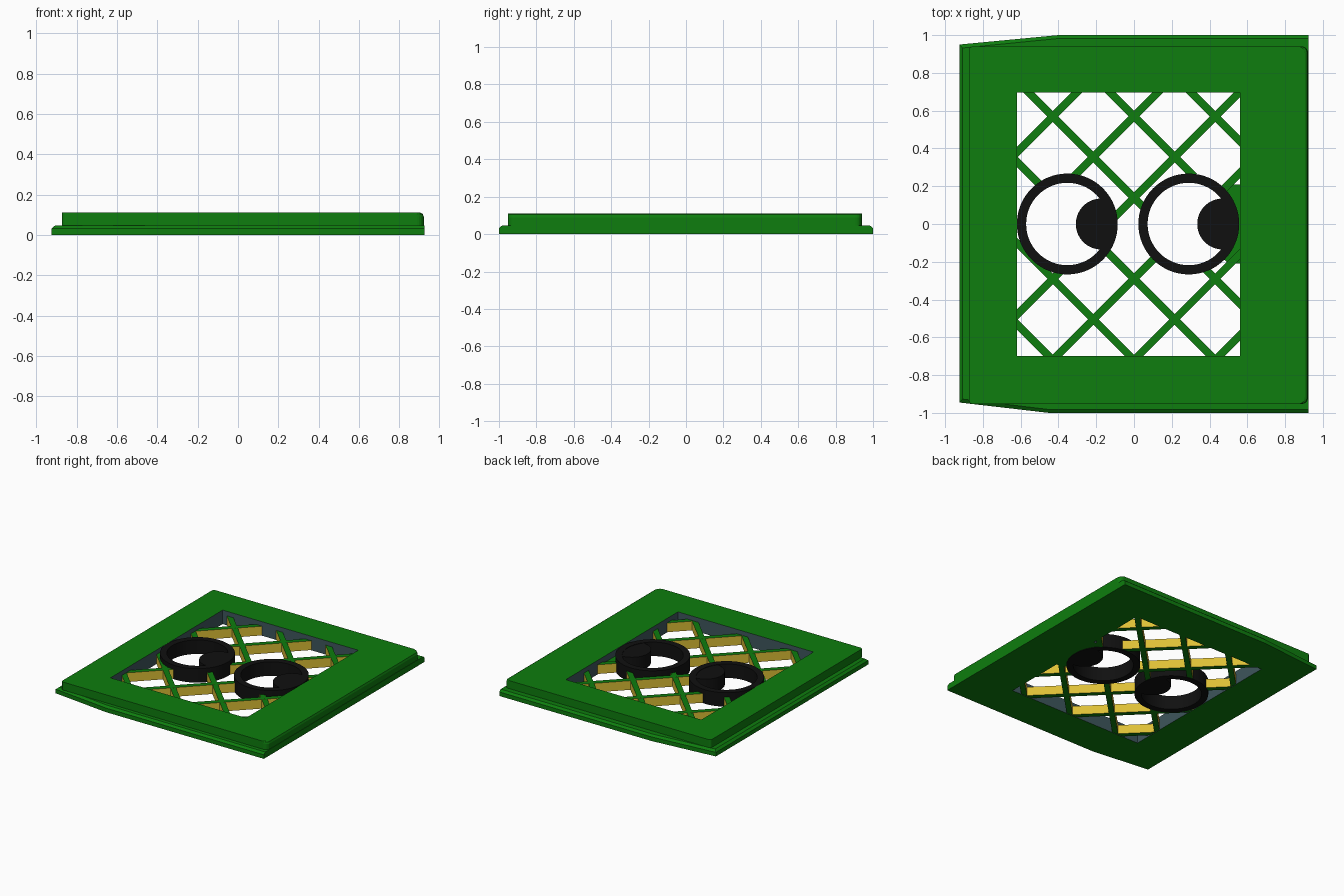
import bpy, bmesh, math
from mathutils import Vector

if "Cube" in bpy.data.objects:
    bpy.data.objects.remove(bpy.data.objects["Cube"])


def srgb(r, g, b):
    f = lambda c: c / 12.92 if c <= 0.04045 else ((c + 0.055) / 1.055) ** 2.4
    return (f(r / 255), f(g / 255), f(b / 255), 1)


def material(name, rgb):
    m = bpy.data.materials.new(name)
    m.diffuse_color = srgb(*rgb)
    m.use_nodes = True
    m.node_tree.nodes["Principled BSDF"].inputs["Base Color"].default_value = m.diffuse_color
    return m


GREEN = material("green", (14, 125, 14))
BLACK = material("black", (16, 16, 16))
YELLOW = material("yellow", (222, 192, 54))
SLATE = material("slate", (62, 86, 92))


def finish(name, bm, mats, smooth=False):
    bmesh.ops.recalc_face_normals(bm, faces=bm.faces)
    me = bpy.data.meshes.new(name)
    bm.to_mesh(me)
    bm.free()
    ob = bpy.data.objects.new(name, me)
    bpy.context.collection.objects.link(ob)
    for m in mats:
        me.materials.append(m)
    if smooth:
        bpy.ops.object.select_all(action='DESELECT')
        ob.select_set(True)
        bpy.context.view_layer.objects.active = ob
        bpy.ops.object.shade_smooth_by_angle(angle=math.radians(30))
    return ob


def add_loop(bm, pts, z):
    vs = [bm.verts.new((x, y, z)) for x, y in pts]
    es = [bm.edges.new((vs[i - 1], vs[i])) for i in range(len(vs))]
    return vs, es


def add_wall(bm, a, b, mat=0):
    for i in range(len(a)):
        bm.faces.new((a[i - 1], a[i], b[i], b[i - 1])).material_index = mat


def holed_slab(name, layers, hole, mats, hole_mat=0, smooth=False):
    """Stack of outlines (points, z) pierced by one straight hole."""
    bm = bmesh.new()
    outer = [add_loop(bm, p, z) for p, z in layers]
    inner = [add_loop(bm, hole, layers[k][1]) for k in (0, -1)]
    for a, b in zip(outer, outer[1:]):
        add_wall(bm, a[0], b[0])
    add_wall(bm, inner[0][0], inner[1][0], hole_mat)
    for o, i in ((outer[0], inner[0]), (outer[-1], inner[1])):
        bmesh.ops.triangle_fill(bm, edges=o[1] + i[1], use_beauty=True)
    return finish(name, bm, mats, smooth)


def prism(name, pts, z0, z1, mats, side=0, smooth=False):
    bm = bmesh.new()
    a, b = add_loop(bm, pts, z0)[0], add_loop(bm, pts, z1)[0]
    add_wall(bm, a, b, side)
    bm.faces.new(a)
    bm.faces.new(b)
    return finish(name, bm, mats, smooth)


def circle(cx, cy, r, n=64):
    return [(cx + r * math.cos(2 * math.pi * i / n),
             cy + r * math.sin(2 * math.pi * i / n)) for i in range(n)]


def rounded(x0, x1, y0, y1, rl, rr, n=5):
    pts = []
    for cx, cy, r, a0 in ((x1 - rr, y1 - rr, rr, 0), (x0 + rl, y1 - rl, rl, 90),
                          (x0 + rl, y0 + rl, rl, 180), (x1 - rr, y0 + rr, rr, 270)):
        for k in range(n + 1):
            a = math.radians(a0 + 90 * k / n)
            pts.append((cx + r * math.cos(a), cy + r * math.sin(a)))
    return pts


# Frame: flanged base plate with tapered left corners, and the raised panel
X0, X1, Y0, Y1 = -0.62, 0.56, -0.70, 0.695
opening = [(X0, Y0), (X1, Y0), (X1, Y1), (X0, Y1)]


def plate(d):
    return [(-0.925 + d, -0.945 + d), (-0.45, -1 + d), (0.925, -1 + d),
            (0.925, 1 - d), (-0.40, 1 - d), (-0.925 + d, 0.95 - d)]


holed_slab("base_plate", [(plate(0), 0), (plate(0), 0.032), (plate(0.018), 0.047)],
           opening, [GREEN, SLATE], 1)
panel = lambda d: rounded(-0.873, 0.922 - d, -0.953, 0.94, 0.02, 0.035)
holed_slab("raised_panel", [(panel(0), 0.047), (panel(0), 0.09),
                            (panel(0.006), 0.104), (panel(0.018), 0.11)],
           opening, [GREEN, SLATE], 1)

# Eyes: open rings with pupils trimmed to the ring's rim
EYES = [(-0.353, "left"), (0.29, "right")]
RO, RI = 0.267, 0.218
for ex, side in EYES:
    holed_slab(side + "_eye_ring", [(circle(ex, 0, RO), 0), (circle(ex, 0, RO), 0.11)],
               circle(ex, 0, RI), [BLACK], smooth=True)
    pts = []
    for x, y in circle(ex + 0.18, 0, 0.135):
        k = min(1, 0.25 / math.hypot(x - ex, y))
        pts.append((ex + (x - ex) * k, y * k))
    prism(side + "_pupil", pts, 0.002, 0.107, [BLACK], smooth=True)

# Finger tab on the right edge of the opening
prism("finger_tab", [(0.48, -0.19), (0.50, -0.21), (0.57, -0.21),
                     (0.57, 0.21), (0.50, 0.21), (0.48, 0.19)],
      0.004, 0.06, [GREEN, SLATE], side=1)

# Lattice: diagonal bars ending at the opening and inside the eye rings
HALF = 0.0205


def bar_spans(c, s):
    """Intervals of x along the line y = c + s*x that lie in the opening."""
    ends = sorted((s * (Y0 - c), s * (Y1 - c)))
    spans = [(max(X0, ends[0]) - 0.02, min(X1, ends[1]) + 0.02)]
    for ex, _ in EYES:
        m = (ex - s * c) / 2
        disc = 0.253 ** 2 - (c + s * ex) ** 2 / 2
        if disc <= 0:
            continue
        h = math.sqrt(disc / 2)
        cut = []
        for a, b in spans:
            cut += [(a, min(b, m - h)), (max(a, m + h), b)]
        spans = [(a, b) for a, b in cut if b - a > 0.005]
    return [(a, b) for a, b in spans if b - a > 0.045]


for s, label in ((1, "rising"), (-1, "falling")):
    off = Vector((-s, 1)).normalized() * HALF
    z1 = 0.075 if s == 1 else 0.0745
    z0 = 0.003 if s == 1 else 0.0035
    for k in range(-4, 4):
        c = 0.14 + 0.43 * k
        for a, b in bar_spans(c, s):
            p, q = Vector((a, c + s * a)), Vector((b, c + s * b))
            prism(label + "_lattice_bar",
                  [tuple(v) for v in (p - off, q - off, q + off, p + off)],
                  z0, z1, [GREEN, YELLOW], side=1)
